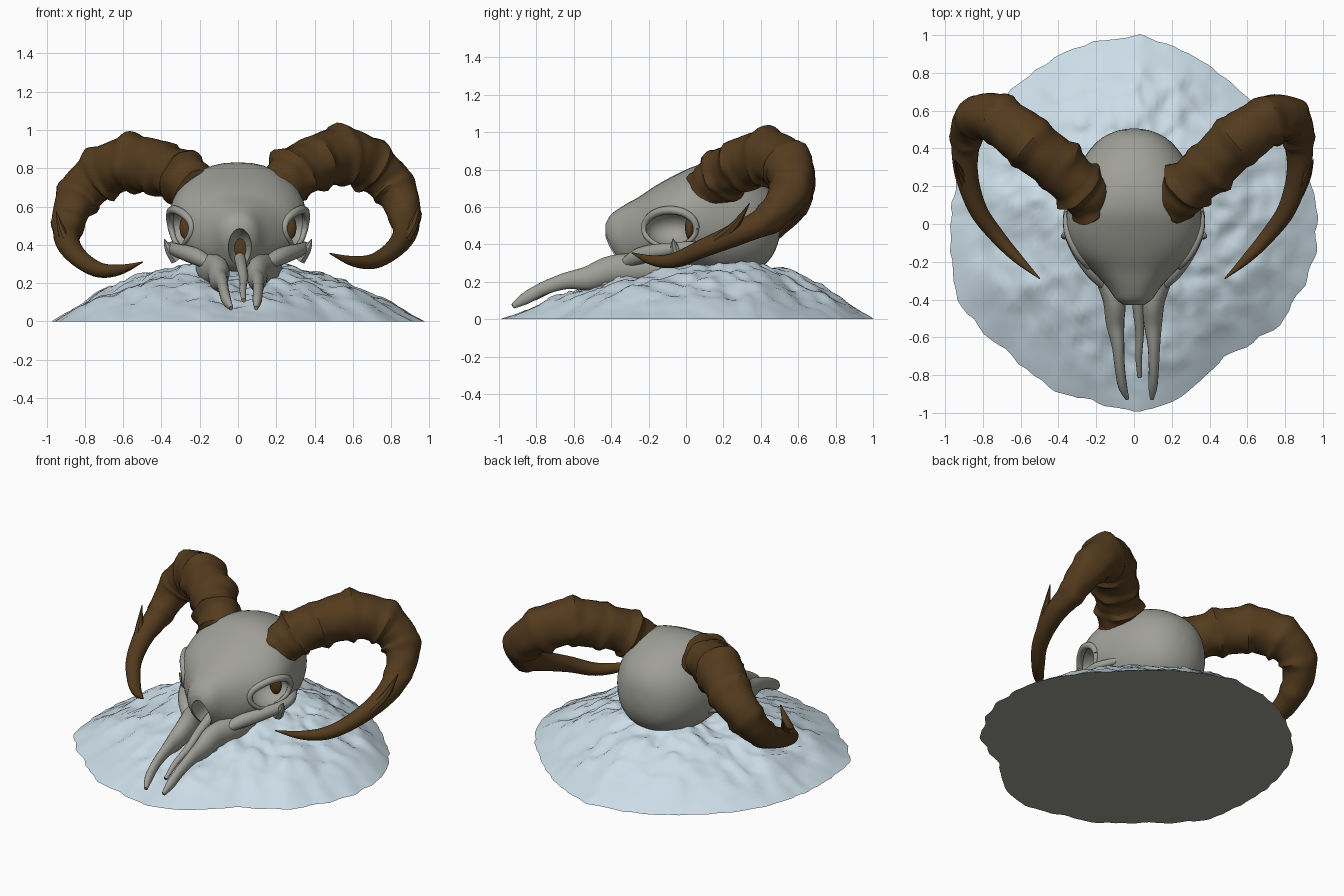
import bpy, bmesh, math
from mathutils import Vector, noise

if "Cube" in bpy.data.objects:
    bpy.data.objects.remove(bpy.data.objects["Cube"])


def material(name, rgb):
    m = bpy.data.materials.new(name)
    m.diffuse_color = (*rgb, 1)
    m.use_nodes = True
    m.node_tree.nodes["Principled BSDF"].inputs["Base Color"].default_value = m.diffuse_color
    return m


BONE = material("grey bone", (0.35, 0.35, 0.315))
HORN = material("brown horn", (0.088, 0.044, 0.013))
SNOW = material("pale snow", (0.60, 0.72, 0.80))


def smooth(ob, angle):
    bpy.ops.object.select_all(action='DESELECT')
    ob.select_set(True)
    bpy.context.view_layer.objects.active = ob
    bpy.ops.object.shade_smooth_by_angle(angle=math.radians(angle))


def finish(name, bm, mat, angle=40):
    bmesh.ops.recalc_face_normals(bm, faces=bm.faces)
    me = bpy.data.meshes.new(name)
    bm.to_mesh(me)
    bm.free()
    me.materials.append(mat)
    ob = bpy.data.objects.new(name, me)
    bpy.context.collection.objects.link(ob)
    smooth(ob, angle)
    return ob


def spline(pts, steps):
    """Catmull-Rom through tuples of any size."""
    out = []
    for i in range(len(pts) - 1):
        a, b, c, d = (pts[max(0, min(len(pts) - 1, i + k))] for k in (-1, 0, 1, 2))
        for s in range(steps):
            t = s / steps
            out.append([0.5 * (2 * q + (r - p) * t + (2 * p - 5 * q + 4 * r - w) * t * t
                               + (3 * q - p - 3 * r + w) * t ** 3)
                        for p, q, r, w in zip(a, b, c, d)])
    return out + [list(pts[-1])]


def loft(name, rings, mat, angle=40):
    bm = bmesh.new()
    rows = [[bm.verts.new(p) for p in ring] for ring in rings]
    n = len(rows[0])
    for a, b in zip(rows, rows[1:]):
        for i in range(n):
            bm.faces.new((a[i], a[(i + 1) % n], b[(i + 1) % n], b[i]))
    bm.faces.new(rows[0])
    bm.faces.new(rows[-1])
    return finish(name, bm, mat, angle)


def tube(name, pts, mat, steps=6, sides=14, flat=1.0, rough=None, angle=40):
    """Round tube along (x, y, z, radius) points; rough(k, angle) scales radius."""
    path = spline(pts, steps)
    rings, u = [], None
    for k, p in enumerate(path):
        c = Vector(p[:3])
        t = (Vector(path[min(k + 1, len(path) - 1)][:3]) - Vector(path[max(k - 1, 0)][:3])).normalized()
        u = t.cross(Vector((0, 0, 1))) if u is None else u - t * u.dot(t)
        u.normalize()
        v = t.cross(u)
        ring = []
        for i in range(sides):
            a = 2 * math.pi * i / sides
            r = max(p[3], 0.002) * (rough(k, a) if rough else 1)
            ring.append(c + u * (r * math.cos(a) * flat) + v * (r * math.sin(a)))
        rings.append(ring)
    return loft(name, rings, mat, angle)


def blob(name, loc, size, mat):
    bm = bmesh.new()
    bmesh.ops.create_uvsphere(bm, u_segments=28, v_segments=18, radius=1)
    for v in bm.verts:
        v.co = Vector(v.co[i] * size[i] + loc[i] for i in range(3))
    return finish(name, bm, mat, 60)


def carve(target, cutter):
    m = target.modifiers.new("carve", 'BOOLEAN')
    m.object, m.operation, m.solver = cutter, 'DIFFERENCE', 'EXACT'
    bpy.context.view_layer.objects.active = target
    bpy.ops.object.modifier_apply(modifier=m.name)
    bpy.data.objects.remove(cutter)


# Snow mound: polar grid around the peak with a ragged outline
EDGE = [(0.03, 1.0), (-0.32, 0.93), (-0.65, 0.71), (-0.87, 0.42), (-0.95, 0.18), (-0.97, -0.05),
        (-0.93, -0.40), (-0.72, -0.64), (-0.45, -0.85), (-0.19, -0.95), (0.03, -0.99), (0.27, -0.90),
        (0.48, -0.71), (0.74, -0.56), (0.90, -0.32), (0.97, -0.08), (0.94, 0.2), (0.80, 0.46),
        (0.52, 0.74), (0.29, 0.90), (0.03, 1.0)]
edge = spline(EDGE, 7)[:-1]
bm = bmesh.new()
PEAK = Vector((0, 0.2))
rows = []
for j in range(1, 37):
    t = j / 36
    row = []
    for x, y in edge:
        e = Vector((x, y))
        e = PEAK + (e - PEAK) * (1 + 0.022 * noise.noise((x * 11, y * 11, 3)) * t)
        p = PEAK + (e - PEAK) * t
        z = 0.325 * (1 - t ** 1.8)
        lumps = (0.04 * noise.noise((p.x * 4, p.y * 4, 1)) + 0.024 * noise.noise((p.x * 10, p.y * 10, 5))
                 + 0.014 * noise.noise((p.x * 20, p.y * 20, 9)))
        z += lumps * min(1, 4 * (1 - t))
        if p.y < 0.1:
            z -= 0.05 * math.exp(-(p.x / 0.14) ** 2) * min(1, 3 * (1 - t))
        row.append(bm.verts.new((p.x, p.y, max(z, 0.003) if j < 36 else 0)))
    rows.append(row)
top = bm.verts.new((0, 0.2, 0.32))
n = len(edge)
for i in range(n):
    k = (i + 1) % n
    bm.faces.new((top, rows[0][i], rows[0][k]))
    for a, b in zip(rows, rows[1:]):
        bm.faces.new((a[i], b[i], b[k], a[k]))
bm.faces.new(rows[-1]).material_index = 1
mound = finish("snow_mound", bm, SNOW, 55)
mound.data.materials.append(BONE)

# Cranium and nasal bridge: rings of (y, half width, top, bottom)
SKULL = [(0.505, 0.02, 0.53, 0.49), (0.49, 0.10, 0.62, 0.40), (0.44, 0.19, 0.70, 0.31),
         (0.34, 0.27, 0.775, 0.25), (0.20, 0.325, 0.825, 0.22), (0.07, 0.355, 0.825, 0.25),
         (-0.05, 0.355, 0.775, 0.28), (-0.16, 0.31, 0.715, 0.28), (-0.25, 0.22, 0.655, 0.26),
         (-0.33, 0.145, 0.61, 0.28), (-0.40, 0.095, 0.56, 0.36), (-0.43, 0.05, 0.51, 0.42)]
rings = []
for y, w, hi, lo in spline(SKULL, 4):
    ring = []
    for i in range(36):
        a = 2 * math.pi * i / 36
        c, s = math.cos(a), math.sin(a)
        ring.append((w * math.copysign(abs(c) ** 0.88, c), y,
                     (hi + lo) / 2 + (hi - lo) / 2 * math.copysign(abs(s) ** 0.95, s)))
    rings.append(ring)
skull = loft("skull", rings, BONE, 50)


def skull_x(y, z):
    """Half width of the skull at a point on its side."""
    hit, p, *_ = skull.ray_cast((1, y, z), (-1, 0, 0))
    return p.x if hit else 0.2


EYE = (-0.085, 0.485)
rim = []
for i in range(25):
    a = 2 * math.pi * i / 24
    y, z = EYE[0] + 0.14 * math.cos(a), EYE[1] + 0.098 * math.sin(a)
    rim.append((skull_x(y, z) - 0.002, y, z, 0.017 + 0.006 * math.sin(a)))
for s in (-1, 1):
    carve(skull, blob("socket_cutter", (s * 0.31, EYE[0], EYE[1]), (0.14, 0.138, 0.095), BONE))
carve(skull, blob("nose_cutter", (0.01, -0.44, 0.38), (0.062, 0.17, 0.105), BONE))
smooth(skull, 45)
blob("nose_lining", (0.02, -0.28, 0.38), (0.045, 0.02, 0.075), HORN)

# Long nasal splint in the middle of the snout
tube("nasal_splint", [(0.01, -0.30, 0.33, 0.03), (0.02, -0.44, 0.28, 0.028), (0.03, -0.58, 0.22, 0.022),
                      (0.025, -0.70, 0.17, 0.018), (0.03, -0.81, 0.11, 0.012)], BONE, sides=10)

HORN_PATH = [(0.20, 0.10, 0.67, 0.125), (0.26, 0.17, 0.74, 0.138), (0.34, 0.25, 0.80, 0.14),
             (0.46, 0.36, 0.85, 0.146), (0.59, 0.47, 0.86, 0.148), (0.73, 0.56, 0.79, 0.132),
             (0.83, 0.55, 0.67, 0.112), (0.87, 0.44, 0.54, 0.083), (0.87, 0.27, 0.455, 0.062),
             (0.81, 0.08, 0.375, 0.049), (0.71, -0.06, 0.315, 0.04), (0.60, -0.18, 0.315, 0.027),
             (0.48, -0.29, 0.355, 0.003)]


def ridges(k, a):
    """Growth rings, uneven around the horn, gone on the smooth tip."""
    fade = max(0.0, min(1.0, (66 - k) / 12))
    ring = max(0.0, math.cos(2 * math.pi * (k - 2) / 9)) ** 2
    lump = noise.noise((math.cos(a) * 1.5, math.sin(a) * 1.5, k * 0.22))
    return 1 + fade * (0.10 * ring * (1 + 1.2 * lump) - 0.035 + 0.08 * lump)


for s, side in ((-1, "left"), (1, "right")):
    # Curled horn; the left one hangs a little lower
    drop = 0.045 if s < 0 else 0.0
    tube(side + "_horn", [(s * (x + drop * 0.4 * min(1, i / 6)), y, z - drop * min(1, i / 4), r)
                          for i, (x, y, z, r) in enumerate(HORN_PATH)],
         HORN, steps=8, sides=28, rough=ridges, angle=35)
    # Splinter on the outside of the horn
    tube(side + "_horn_splinter", [(s * 0.87, 0.16, 0.42 - drop, 0.03), (s * 0.915, 0.26, 0.50 - drop, 0.025),
                                   (s * 0.95, 0.34, 0.62 - drop, 0.002)], HORN, sides=8)
    blob(side + "_socket_lining", (s * 0.265, 0.02, 0.49), (0.04, 0.025, 0.065), HORN)
    # Raised bone rim around the eye socket
    tube(side + "_eye_rim", [(s * x, y, z, r) for x, y, z, r in rim], BONE, steps=2, sides=8, angle=60)
    # Cheek bone with its small outward point
    tube(side + "_cheek_bone", [(s * 0.12, -0.36, 0.28, 0.02), (s * 0.22, -0.24, 0.34, 0.045),
                                (s * 0.325, -0.08, 0.375, 0.035), (s * 0.345, 0.06, 0.39, 0.028),
                                (s * 0.29, 0.18, 0.40, 0.02)], BONE, sides=10, angle=60)
    tube(side + "_cheek_point", [(s * 0.32, -0.04, 0.33, 0.04), (s * 0.36, -0.06, 0.38, 0.025),
                                 (s * 0.385, -0.07, 0.43, 0.003)], BONE, sides=8)
    # Upper jaw running forward into the bent front prong
    tube(side + "_upper_jaw", [(s * 0.17, -0.10, 0.27, 0.08), (s * 0.145, -0.26, 0.27, 0.085),
                               (s * 0.105, -0.40, 0.26, 0.08), (s * 0.10, -0.52, 0.22, 0.066),
                               (s * 0.095 + 0.01, -0.64, 0.205, 0.045), (s * 0.09 + 0.015, -0.76, 0.165, 0.036),
                               (s * 0.08 + 0.02, -0.86, 0.11, 0.032), (s * 0.065 + 0.03, -0.925, 0.07, 0.014)],
         BONE, flat=0.75)
    # Tooth row below the jaw
    for i in range(4):
        y = -0.22 - i * 0.07
        blob(f"{side}_tooth_{i + 1}", (s * (0.16 - i * 0.015), y, 0.205 - i * 0.008), (0.03, 0.032, 0.05), BONE)
